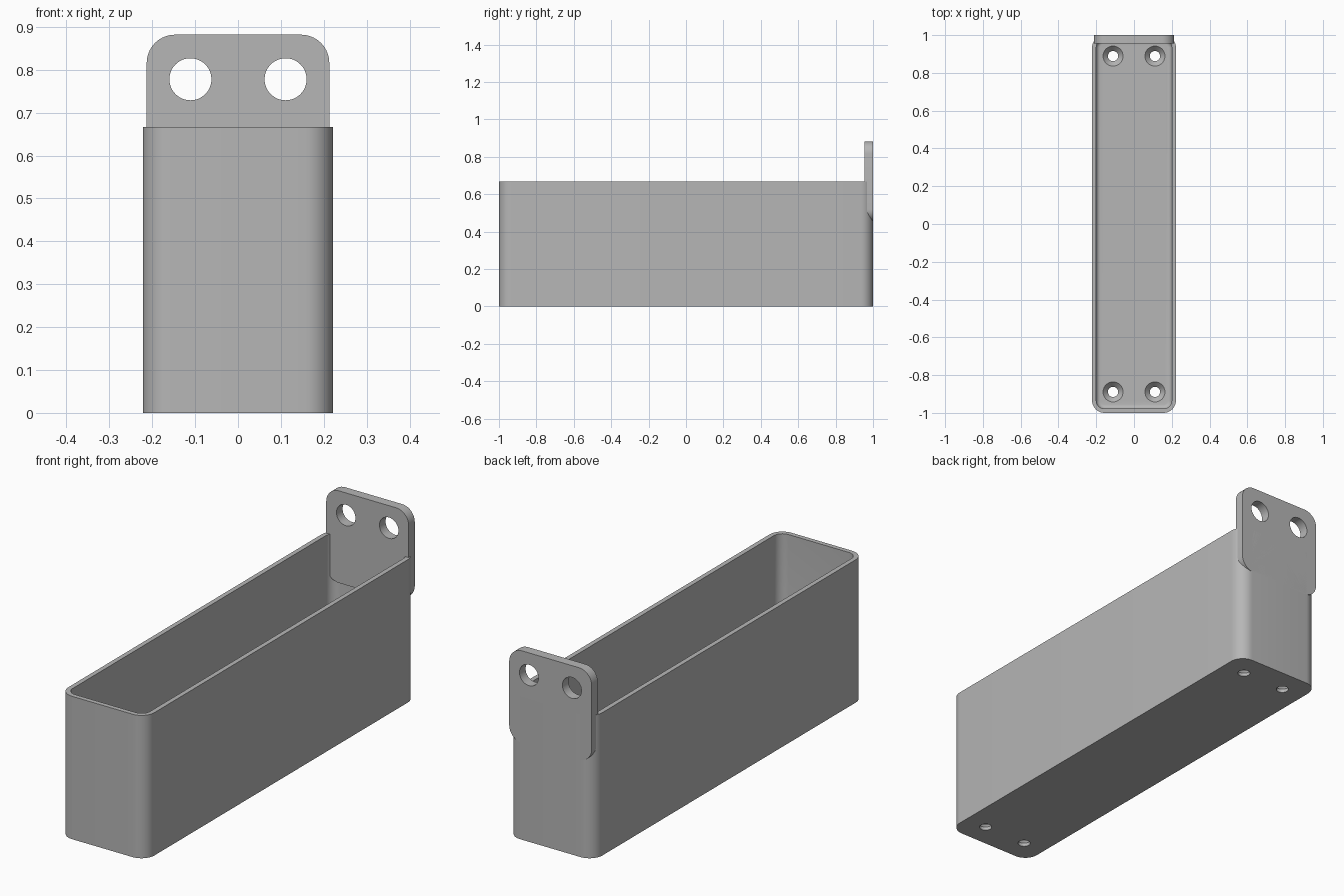
import bpy, bmesh
from math import sin, cos, pi, radians
from mathutils import Matrix, Vector

if "Cube" in bpy.data.objects:
    bpy.data.objects.remove(bpy.data.objects["Cube"])

grey = bpy.data.materials.new("matte grey")
grey.use_nodes = True
grey.diffuse_color = (0.47, 0.47, 0.47, 1)
grey.node_tree.nodes["Principled BSDF"].inputs["Base Color"].default_value = grey.diffuse_color

# Main dimensions
HALF_W, HEIGHT, WALL, FLOOR = 0.222, 0.667, 0.022, 0.044
CORNER = 0.066


def rounded_rect(hx, hy, r, steps=10):
    """Outline of a rounded rectangle, counter-clockwise."""
    pts = []
    for k, (sx, sy) in enumerate([(1, 1), (-1, 1), (-1, -1), (1, -1)]):
        for i in range(steps + 1):
            a = (k + i / steps) * pi / 2
            pts.append((sx * (hx - r) + r * cos(a), sy * (hy - r) + r * sin(a)))
    return pts


def circle(r, n=40):
    return [(r * cos(2 * pi * i / n), r * sin(2 * pi * i / n)) for i in range(n)]


def loft(name, rings, matrix=Matrix()):
    """Closed solid through (outline, height) rings."""
    bm = bmesh.new()
    loops = [[bm.verts.new(matrix @ Vector((x, y, z))) for x, y in ring] for ring, z in rings]
    for low, high in zip(loops, loops[1:]):
        n = len(low)
        for i in range(n):
            j = (i + 1) % n
            bm.faces.new((low[i], low[j], high[j], high[i]))
    bm.faces.new(loops[0][::-1])
    bm.faces.new(loops[-1])
    bmesh.ops.recalc_face_normals(bm, faces=bm.faces)
    mesh = bpy.data.meshes.new(name)
    bm.to_mesh(mesh)
    bm.free()
    mesh.materials.append(grey)
    ob = bpy.data.objects.new(name, mesh)
    bpy.context.collection.objects.link(ob)
    return ob


def activate(ob):
    bpy.ops.object.select_all(action='DESELECT')
    ob.select_set(True)
    bpy.context.view_layer.objects.active = ob


def cut(ob, cutters):
    activate(ob)
    for c in cutters:
        c.hide_render = True
        mod = ob.modifiers.new("cut", 'BOOLEAN')
        mod.operation, mod.solver, mod.object = 'DIFFERENCE', 'EXACT', c
        bpy.ops.object.modifier_apply(modifier=mod.name)
        bpy.data.objects.remove(c)
    bpy.ops.object.shade_smooth_by_angle(angle=radians(30))


# Tray: rounded box, hollowed with a small fillet around the floor
outer = rounded_rect(HALF_W, 1, CORNER)
tray = loft("tray", [(outer, 0), (outer, HEIGHT)])
rings = []
for i in range(6):
    a = i / 5 * pi / 2
    inset = WALL * (2 - sin(a))
    rings.append((rounded_rect(HALF_W - inset, 1 - inset, CORNER - inset),
                  FLOOR + WALL * (1 - cos(a))))
rings.append((rings[-1][0], HEIGHT + 0.1))
cutters = [loft("cavity_cutter", rings)]

# Countersunk screw holes in the floor
shaft, head = circle(0.027), circle(0.053)
for x in (-0.111, 0.111):
    for y in (-0.889, 0.889):
        cutters.append(loft("screw_cutter",
                            [(shaft, -0.05), (shaft, 0.016), (head, FLOOR), (head, 0.06)],
                            Matrix.Translation((x, y, 0))))
cut(tray, cutters)

# Hanging plate at the back with two round holes
upright = Matrix.Translation((0, 1, HEIGHT)) @ Matrix.Rotation(pi / 2, 4, 'X')
plate = rounded_rect(0.213, 0.215, CORNER)
tab = loft("hanging_plate", [(plate, 0), (plate, 0.045)], upright)
hole = circle(0.049, 48)
cut(tab, [loft("hole_cutter", [(hole, -0.1), (hole, 0.1)],
               upright @ Matrix.Translation((x, 0.111, 0))) for x in (-0.111, 0.111)])
